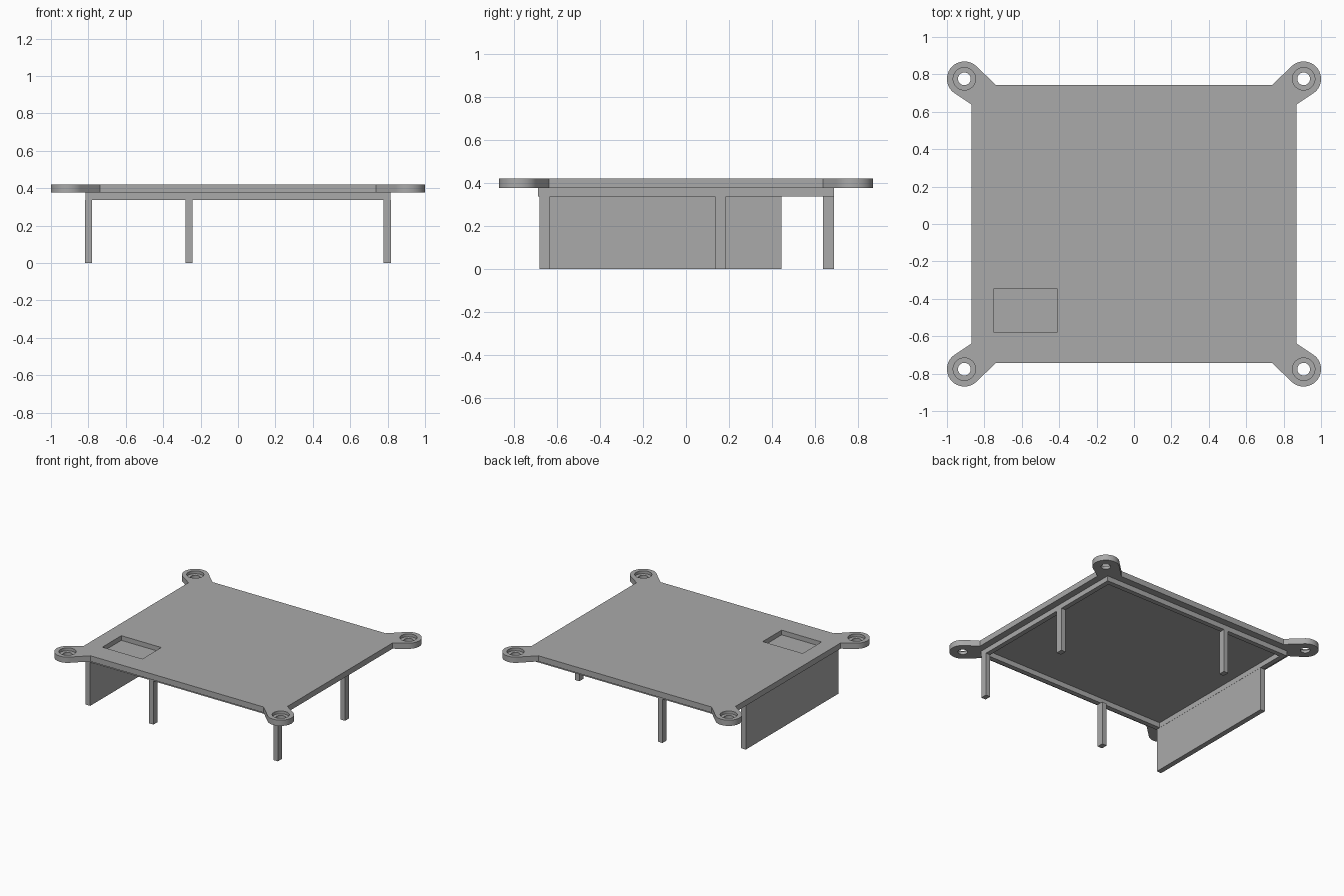
import bpy, bmesh
from math import cos, sin, radians

cube = bpy.data.objects.get("Cube")
if cube:
    bpy.data.objects.remove(cube, do_unlink=True)

grey = bpy.data.materials.new("plain grey")
grey.use_nodes = True
colour = (0.4, 0.4, 0.4, 1)
grey.diffuse_color = colour
grey.node_tree.nodes["Principled BSDF"].inputs["Base Color"].default_value = colour

UNDER, BASE, TOP = 0.337, 0.376, 0.42   # rim bottom, plate bottom, plate top
EAR_X, EAR_Y, EAR_R = 0.907, 0.776, 0.093


def prism(name, outline, z0, z1):
    """Extrude a counter-clockwise outline between two heights."""
    bm = bmesh.new()
    face = bm.faces.new([bm.verts.new((x, y, z0)) for x, y in outline])
    ext = bmesh.ops.extrude_face_region(bm, geom=[face])
    top = [v for v in ext["geom"] if isinstance(v, bmesh.types.BMVert)]
    bmesh.ops.translate(bm, verts=top, vec=(0, 0, z1 - z0))
    bmesh.ops.recalc_face_normals(bm, faces=bm.faces)
    mesh = bpy.data.meshes.new(name)
    bm.to_mesh(mesh)
    bm.free()
    mesh.materials.append(grey)
    obj = bpy.data.objects.new(name, mesh)
    bpy.context.collection.objects.link(obj)
    return obj


def box(name, x0, x1, y0, y1, z0, z1):
    return prism(name, [(x0, y0), (x1, y0), (x1, y1), (x0, y1)], z0, z1)


def arc(x, y, r, start, end, steps):
    angles = [radians(start + (end - start) * i / steps) for i in range(steps + 1)]
    return [(x + r * cos(a), y + r * sin(a)) for a in angles]


def cut(target, cutter):
    """Subtract the cutter from the target and discard it."""
    mod = target.modifiers.new("cut", "BOOLEAN")
    mod.operation, mod.solver, mod.object = "DIFFERENCE", "EXACT", cutter
    bpy.context.view_layer.objects.active = target
    bpy.ops.object.modifier_apply(modifier=mod.name)
    bpy.data.objects.remove(cutter, do_unlink=True)


# Top plate with a rounded mounting ear on each corner
corner = [(0.868, 0.638)] + arc(EAR_X, EAR_Y, EAR_R, -57, 135, 32) + [(0.737, 0.742)]
outline = []
for sx, sy in ((1, 1), (-1, 1), (-1, -1), (1, -1)):
    points = [(sx * x, sy * y) for x, y in corner]
    outline += points if sx * sy > 0 else points[::-1]
plate = prism("top_plate", outline, BASE, TOP)

# Counterbored screw holes
for sx in (-1, 1):
    for sy in (-1, 1):
        for r, bottom in ((0.06, 0.398), (0.034, BASE - 0.05)):
            circle = arc(sx * EAR_X, sy * EAR_Y, r, 0, 360, 40)[:-1]
            cut(plate, prism("hole_cutter", circle, bottom, TOP + 0.05))

# Shallow rectangular pocket
cut(plate, box("pocket_cutter", -0.75, -0.41, -0.577, -0.347, 0.384, TOP + 0.05))

bpy.ops.object.select_all(action="DESELECT")
plate.select_set(True)
bpy.context.view_layer.objects.active = plate
bpy.ops.object.shade_smooth_by_angle(angle=radians(25))

# Rim under the plate
rim = box("lower_rim", -0.816, 0.816, -0.687, 0.687, UNDER, BASE)
cut(rim, box("rim_cutter", -0.779, 0.779, -0.65, 0.65, UNDER - 0.05, BASE + 0.05))

# Side panel and legs
box("side_panel", -0.819, -0.78, -0.682, 0.443, 0, UNDER)
legs = {"front_middle_leg": (-0.281, -0.682), "back_middle_leg": (-0.281, 0.637),
        "front_corner_leg": (0.778, -0.682), "left_side_leg": (0.778, 0.135)}
for name, (x, y) in legs.items():
    box(name, x, x + 0.039, y, y + 0.05, 0, UNDER)
